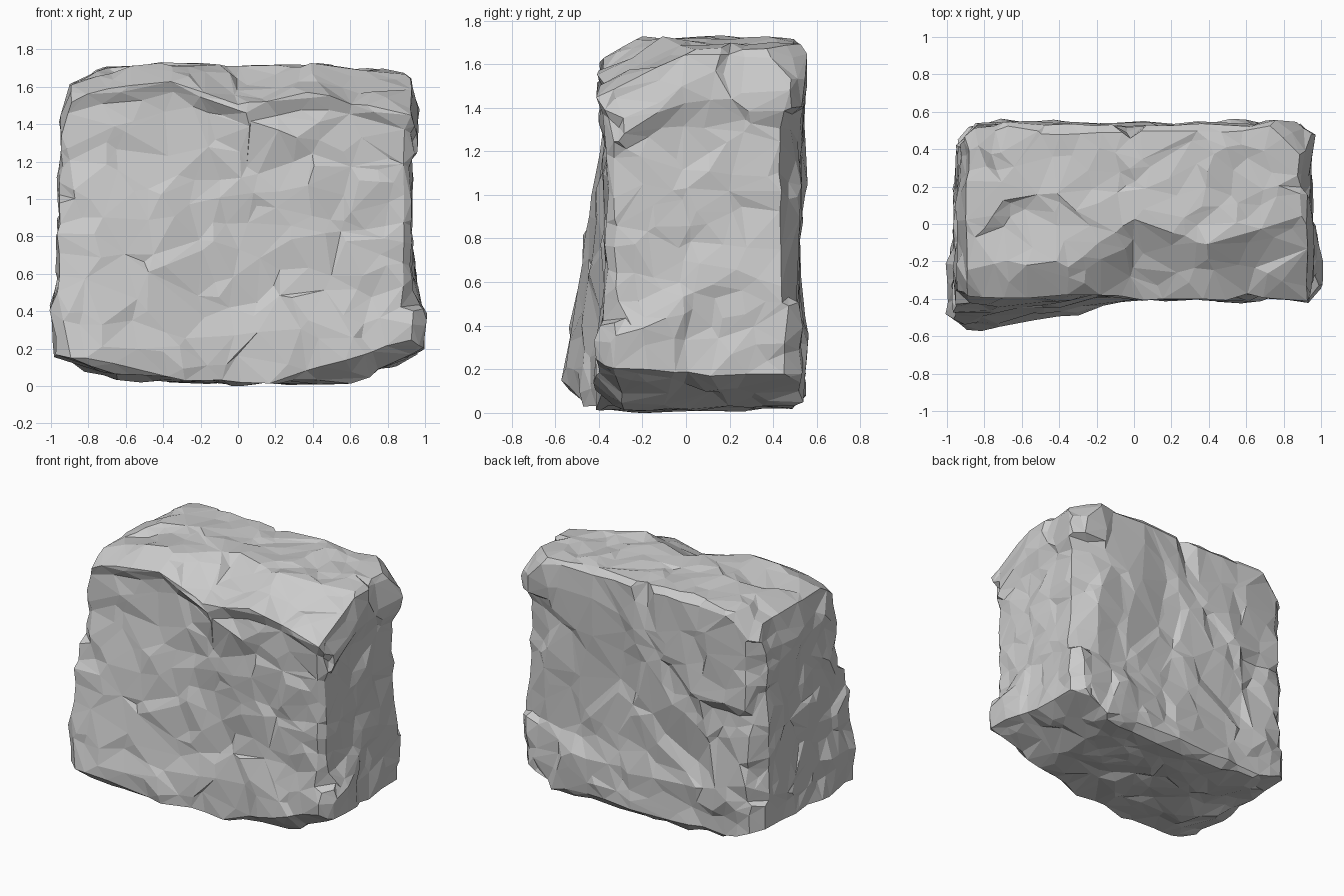
import bpy
import bmesh
import random
from mathutils import Vector
from mathutils.kdtree import KDTree

random.seed(4)
old = bpy.data.objects.get("Cube")
if old:
    bpy.data.objects.remove(old, do_unlink=True)


def clamp(t, lo=0.0, hi=1.0):
    return max(lo, min(hi, t))


def ramp(t, pts):
    """Piecewise linear profile through (position, value) pairs."""
    if t <= pts[0][0]:
        return pts[0][1]
    for (a, va), (b, vb) in zip(pts, pts[1:]):
        if t <= b:
            return va + (vb - va) * (t - a) / (b - a)
    return pts[-1][1]


# Profiles of the boulder: side walls by height, top and underside by width
RIGHT = [(.35, .945), (.6, .93), (1.35, .92), (1.5, .94), (1.65, .92)]
LEFT = [(.4, .95), (1, .945), (1.5, .94), (1.7, .9)]
# Extra swelling of the side walls towards the front
RIGHT_SWELL = [(.22, .055), (.32, .045), (.45, 0), (1.38, 0), (1.45, .03), (1.55, .03), (1.68, 0)]
LEFT_SWELL = [(.1, .02), (.3, .05), (.5, .01), (1.2, 0)]
TOP = [(-.95, 1.59), (-.75, 1.67), (-.4, 1.72), (0, 1.7), (.4, 1.71), (.9, 1.67)]
UNDER = [(-1, .18), (-.65, .05), (0, .015), (.6, .03), (1, .2)]
LEDGE = [(-.95, 1.52), (-.8, 1.57), (-.35, 1.64), (0, 1.49), (.4, 1.57), (.9, 1.45)]
CRACK = [(.4, -.6), (1.0, -.48), (1.37, -.06), (1.7, -.02)]


def front(x, z):
    y = -.368 - .17 * clamp(-x / .75) * clamp((1.28 - z) / .95)
    # Flared base and the lip under the sloping top
    y -= .035 * clamp((.42 + .1 * x - z) / .16)
    y -= .025 * clamp((z - ramp(x, LEDGE) + .07) / .04)
    # Shallow valley down the middle of the face
    return y + .025 * clamp(1 - abs(x + .08 + .15 * (z - 1)) / .2) * clamp((z - .6) / .2)


def back(x, z):
    y = .533
    split = x - ramp(z, CRACK)
    # Broad recessed panel beside a crack, and a recess below the overhang
    y -= .025 * clamp(split / .05) * clamp((1.5 - z) / .2) * clamp((z - .35) / .12)
    y -= .04 * clamp((1.02 - z) / .06) * clamp(-split / .05) * clamp((z - .45) / .5)
    # Notch running up to the top edge
    return y - .07 * clamp(1 - abs(split) / .08) * clamp((z - 1.25) / .4)


def ceiling(x, y):
    """Top surface: level at the back, falling to the ledge at the front."""
    return min(ramp(x, TOP), ramp(x, LEDGE) + .5 * (y + .4))


# Chamfer planes: normal, distance, lowest and highest height affected
CHAMFERS = [
    ((1, 1, 0), .99, 0, 2), ((-1, 1, 0), .99, 0, 2),
    ((.37, .93, 0), .745, .5, 1.4), ((-.72, .69, 0), .97, .35, 1.5),
    ((1, -1, 0), .885, .42, 1.37), ((1, -1, 0), .94, 0, 2),
    ((-1, -1, 0), 1.04, 0, 2), ((-1, -1, 0), .91, 1.0, 1.45),
    ((0, 1, 1), 1.555, 0, 2), ((-1, 0, 1), 1.77, 0, 2), ((1, 0, 1), 1.81, 0, 2),
    ((1, 1, 1), 1.69, 0, 2), ((-1, 1, 1), 1.67, 0, 2), ((-1, -1, 1), 1.62, 1, 2),
    ((0, -1, -1), .31, 0, 1), ((.3, -1, -1), .3, 0, 1), ((0, 1, -1), .32, 0, 1),
    ((1, 1, -1), .71, 0, 1),
]


def shape(p):
    z = .87 + .86 * p.z
    swell = clamp(.1 - p.y * 1.6)
    if p.x > 0:
        x = p.x * (ramp(z, RIGHT) + swell * ramp(z, RIGHT_SWELL))
    else:
        x = p.x * (ramp(z, LEFT) + swell * ramp(z, LEFT_SWELL))
    lo, hi = ramp(x, UNDER), ceiling(x, .07 + .47 * p.y)
    z = lo + (hi - lo) * (p.z + 1) / 2
    mid = .08
    y = mid + p.y * ((back(x, z) - mid) if p.y > 0 else (mid - front(x, z)))
    q = Vector((x, y, z))
    for n, d, a, b in CHAMFERS:
        n = Vector(n).normalized()
        if a <= q.z <= b and q.dot(n) > d:
            q -= n * (q.dot(n) - d)
    return q


def chip(bm, count, tilt, step, limit):
    """Break the surface into flat, tilted, slightly stepped facets."""
    bm.normal_update()
    verts = list(bm.verts)
    tree = KDTree(count)
    planes = []
    for i, v in enumerate(random.sample(verts, count)):
        tree.insert(v.co, i)
        g = Vector([random.uniform(-tilt, tilt) for _ in range(3)])
        planes.append((v.co.copy(), g, random.uniform(-step, step)))
    tree.balance()

    def height(i, co):
        s, g, o = planes[i]
        return clamp(o + g.dot(co - s), -limit, limit)

    moves = []
    for v in verts:
        (_, i, d1), (_, j, d2) = tree.find_n(v.co, 2)
        k = .5 + .5 * clamp((d2 - d1) / .06)
        moves.append(v.normal * (k * height(i, v.co) + (1 - k) * height(j, v.co)))
    for v, m in zip(verts, moves):
        v.co += m


# Boulder body
bm = bmesh.new()
bmesh.ops.create_cube(bm, size=2)
bmesh.ops.subdivide_edges(bm, edges=bm.edges[:], cuts=57, use_grid_fill=True)
for v in bm.verts:
    v.co = shape(v.co)
bmesh.ops.recalc_face_normals(bm, faces=bm.faces[:])
chip(bm, 130, .09, .005, .016)
chip(bm, 330, .12, .005, .014)
mesh = bpy.data.meshes.new("boulder")
bm.to_mesh(mesh)
bm.free()
boulder = bpy.data.objects.new("boulder", mesh)
bpy.context.collection.objects.link(boulder)

# Collapse to irregular low-poly facets
dec = boulder.modifiers.new("facets", "DECIMATE")
dec.ratio = .045

# Stone colour
stone = bpy.data.materials.new("grey stone")
stone.use_nodes = True
colour = (.6, .6, .6, 1)
stone.diffuse_color = colour
for node in stone.node_tree.nodes:
    if node.type == "BSDF_PRINCIPLED":
        node.inputs["Base Color"].default_value = colour
        node.inputs["Roughness"].default_value = .9
mesh.materials.append(stone)
